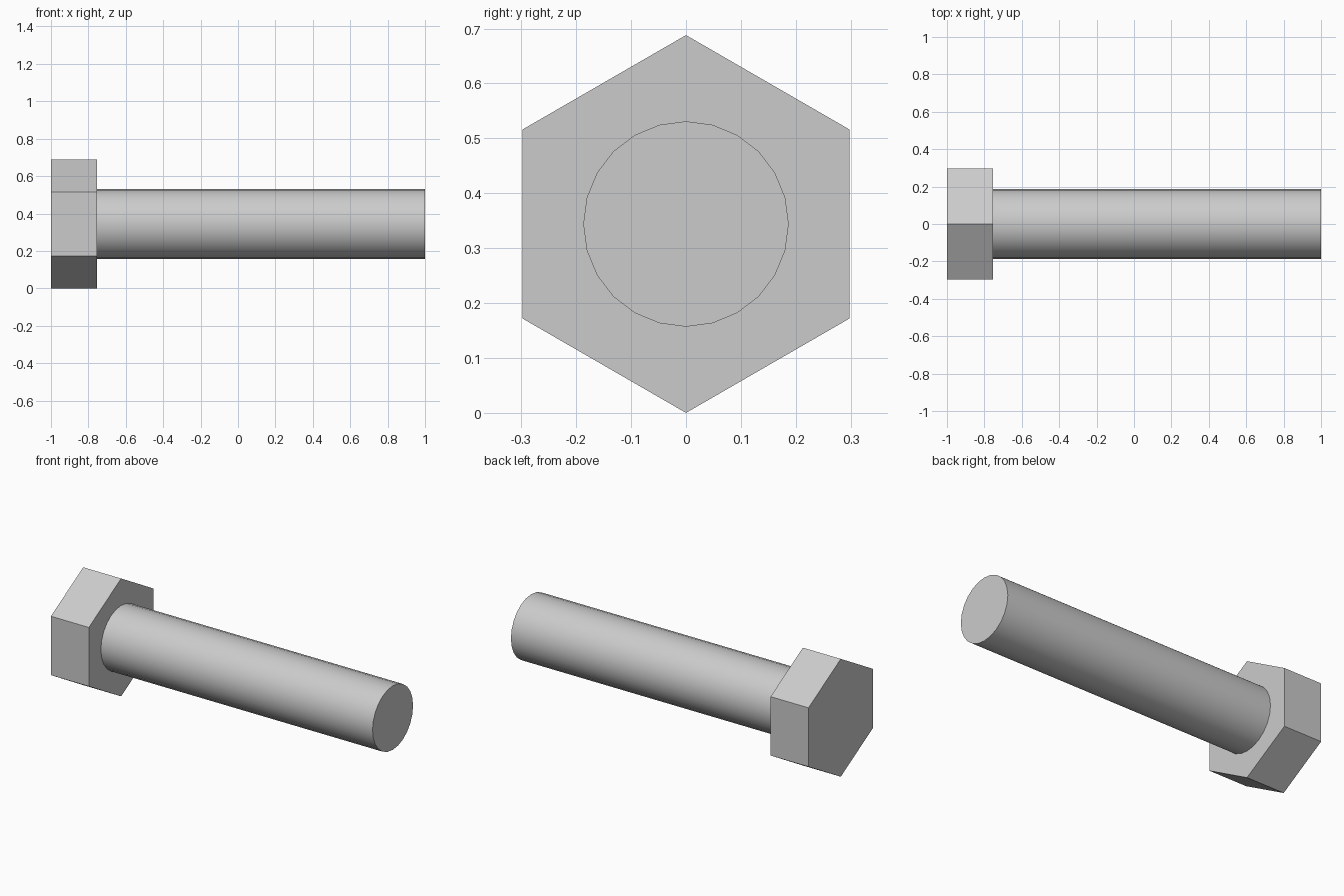
import bpy
import bmesh
from math import sin, cos, tau, radians
from mathutils import Vector

cube = bpy.data.objects.get("Cube")
if cube:
    bpy.data.objects.remove(cube, do_unlink=True)

HEAD_RADIUS = 0.344
SHANK_RADIUS = 0.187
HEAD_END = -0.755

# Plain grey metal
metal = bpy.data.materials.new("grey_metal")
metal.use_nodes = True
grey = (0.6, 0.6, 0.6, 1)
metal.diffuse_color = grey
metal.node_tree.nodes["Principled BSDF"].inputs["Base Color"].default_value = grey


def prism_along_x(name, sides, radius, x0, x1):
    """Regular prism along x with a corner pointing straight up."""
    bm = bmesh.new()
    ring = [bm.verts.new((x0, radius * sin(tau * i / sides),
                          HEAD_RADIUS + radius * cos(tau * i / sides)))
            for i in range(sides)]
    cap = bm.faces.new(ring)
    end = bmesh.ops.extrude_face_region(bm, geom=[cap], use_keep_orig=True)
    moved = [v for v in end["geom"] if isinstance(v, bmesh.types.BMVert)]
    bmesh.ops.translate(bm, verts=moved, vec=Vector((x1 - x0, 0, 0)))
    bmesh.ops.recalc_face_normals(bm, faces=bm.faces[:])
    mesh = bpy.data.meshes.new(name)
    bm.to_mesh(mesh)
    bm.free()
    mesh.materials.append(metal)
    obj = bpy.data.objects.new(name, mesh)
    bpy.context.collection.objects.link(obj)
    return obj


# Hexagonal head
prism_along_x("hex_head", 6, HEAD_RADIUS, -1, HEAD_END)

# Round shank, set slightly into the head
shank = prism_along_x("shank", 24, SHANK_RADIUS, HEAD_END - 0.05, 1)
bpy.ops.object.select_all(action='DESELECT')
shank.select_set(True)
bpy.context.view_layer.objects.active = shank
bpy.ops.object.shade_smooth_by_angle(angle=radians(30))
